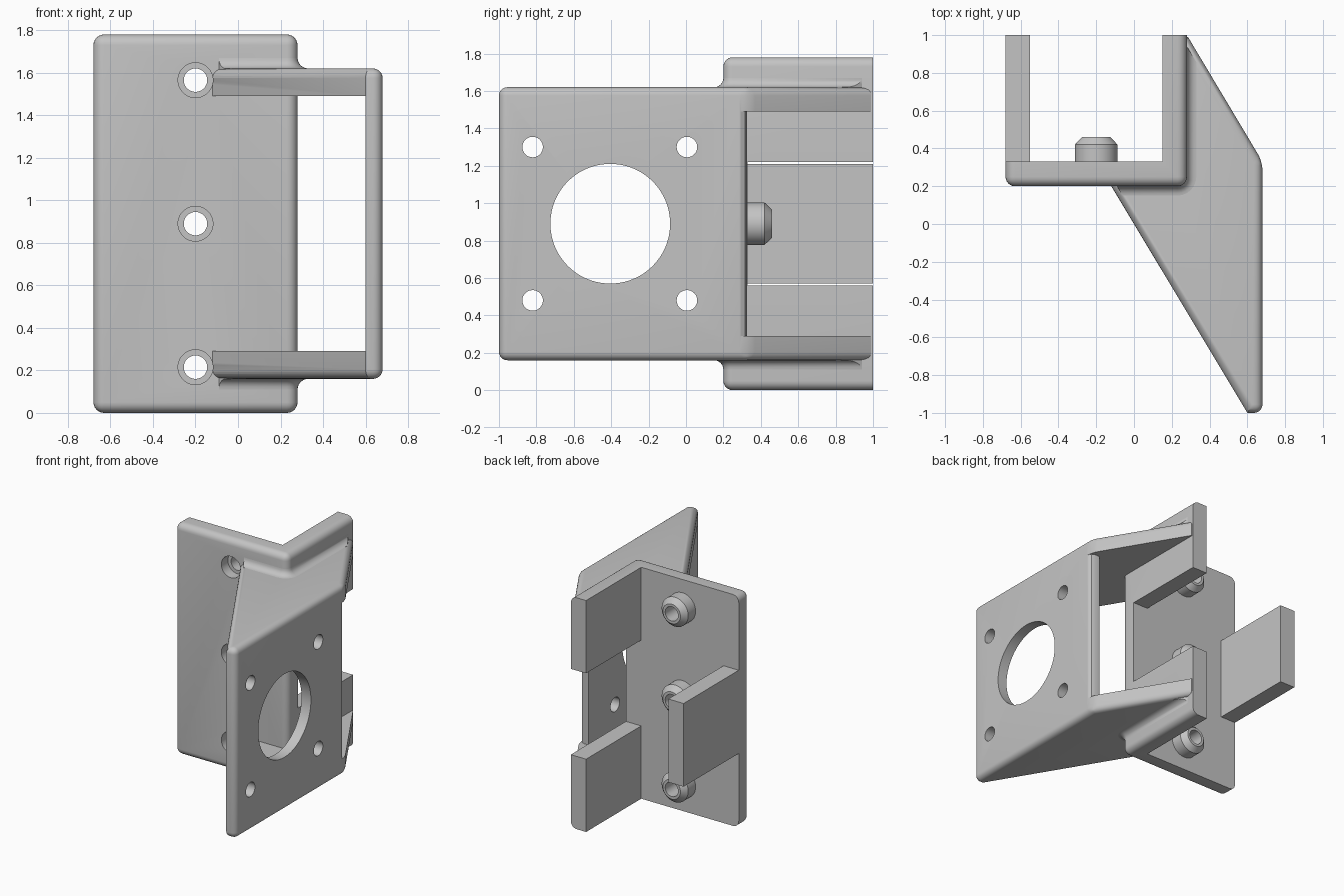
import bpy, bmesh
from math import sin, cos, pi, radians
from mathutils import Matrix, Vector

if "Cube" in bpy.data.objects:
    bpy.data.objects.remove(bpy.data.objects["Cube"])

grey = bpy.data.materials.new("plain_grey")
grey.use_nodes = True
grey.diffuse_color = (0.55, 0.55, 0.55, 1)
grey.node_tree.nodes["Principled BSDF"].inputs["Base Color"].default_value = (0.55, 0.55, 0.55, 1)

HEIGHT, MID = 1.78, 0.89
ROUND = 0.05


def finish(bm, name):
    bmesh.ops.recalc_face_normals(bm, faces=bm.faces[:])
    mesh = bpy.data.meshes.new(name)
    bm.to_mesh(mesh)
    bm.free()
    mesh.materials.append(grey)
    obj = bpy.data.objects.new(name, mesh)
    bpy.context.collection.objects.link(obj)
    return obj


def prism(bm, outline, z0, z1):
    """Extrude an outline in the ground plane upward."""
    face = bm.faces.new([bm.verts.new((x, y, z0)) for x, y in outline])
    new = bmesh.ops.extrude_face_region(bm, geom=[face])["geom"]
    verts = [v for v in new if isinstance(v, bmesh.types.BMVert)]
    bmesh.ops.translate(bm, vec=(0, 0, z1 - z0), verts=verts)


def prism_object(name, outline, z0, z1):
    bm = bmesh.new()
    prism(bm, outline, z0, z1)
    return finish(bm, name)


def rect(x0, x1, y0, y1):
    return [(x0, y0), (x1, y0), (x1, y1), (x0, y1)]


def rod(axis, centre, radius, length, segments=48):
    bm = bmesh.new()
    turn = Matrix.Rotation(pi / 2, 4, "Y" if axis == "X" else "X")
    bmesh.ops.create_cone(bm, cap_ends=True, segments=segments, radius1=radius, radius2=radius,
                          depth=length, matrix=Matrix.Translation(centre) @ turn)
    return finish(bm, "cutter")


def cut(target, cutter):
    cutter.hide_render = True
    mod = target.modifiers.new("cut", "BOOLEAN")
    mod.operation, mod.solver, mod.object = "DIFFERENCE", "EXACT", cutter
    bpy.context.view_layer.objects.active = target
    bpy.ops.object.modifier_apply(modifier=mod.name)
    bpy.data.objects.remove(cutter)


def smooth(obj):
    bpy.ops.object.select_all(action="DESELECT")
    obj.select_set(True)
    bpy.context.view_layer.objects.active = obj
    bpy.ops.object.shade_smooth_by_angle(angle=radians(32))


def bevel(bm, edges, width):
    bmesh.ops.bevel(bm, geom=edges, offset=width, segments=6, profile=0.5,
                    affect="EDGES", clamp_overlap=True)


# Mounting channel: rounded block, hollowed from the back, arms trimmed
bm = bmesh.new()
prism(bm, rect(-0.68, 0.28, 0.2, 1.0), 0, HEIGHT)
bevel(bm, [e for e in bm.edges if not all(v.co.y > 0.99 for v in e.verts)], ROUND)
channel = finish(bm, "mounting_channel")
cut(channel, prism_object("cutter", rect(-0.55, 0.15, 0.33, 1.2), -0.2, 2))
cut(channel, prism_object("cutter", rect(0.1, 0.4, 0.33, 1.2), 0.56, 1.22))
for z0, z1 in ((-0.2, 0.57), (1.21, 2)):
    cut(channel, prism_object("cutter", rect(-0.8, -0.5, 0.33, 1.2), z0, z1))

# Motor mount: side plate with sloped gussets above and below
bm = bmesh.new()
prism(bm, [(-0.144, 0.24), (0.6, -1), (0.68, -1), (0.68, 0.33), (0.286, 0.99),
           (0.2, 0.99), (0.2, 0.24)], 0.16, 1.62)
outer = [e for e in bm.edges if abs(e.verts[0].co.z - e.verts[1].co.z) < 0.01
         or all(v.co.x > 0.65 for v in e.verts)]
bevel(bm, outer, 0.045)
mount = finish(bm, "motor_mount")
cut(mount, prism_object("cutter", [(-1, -2), (0.6, -2), (0.6, 0.325), (0.64, 0.325), (0.665, 0.315),
                                   (0.677, 0.295), (0.7, 0.25), (1, 0.25), (1, 2), (-1, 2)], 0.29, 1.49))
cut(mount, rod("X", (0.65, -0.405, MID), 0.32, 0.4, 96))
for y in (-0.82, 0.005):
    for z in (0.48, 1.30):
        cut(mount, rod("X", (0.65, y, z), 0.055, 0.4, 32))

# Screw bosses on the back of the channel, with counterbored holes
for i, z in enumerate((0.215, MID, 1.565)):
    for body in (channel, mount):
        cut(body, rod("Y", (-0.2, 0.18, z), 0.082, 0.2))
    cut(channel, rod("Y", (-0.2, 0.3, z), 0.055, 0.3))
    bm = bmesh.new()
    section = [(0.055, 0.29), (0.113, 0.29), (0.113, 0.42), (0.075, 0.46), (0.055, 0.46)]
    loop = [bm.verts.new((r - 0.2, y, z)) for r, y in section]
    edges = [bm.edges.new((loop[k], loop[k - 1])) for k in range(len(loop))]
    bmesh.ops.spin(bm, geom=loop + edges, cent=(-0.2, 0, z), axis=(0, 1, 0),
                   angle=2 * pi, steps=48, use_merge=True)
    bmesh.ops.remove_doubles(bm, verts=bm.verts[:], dist=0.0001)
    smooth(finish(bm, f"screw_boss_{i + 1}"))

# Concave fillets where the gussets meet the channel
arc = [k * pi / 12 for k in range(7)]
section = [(ROUND * (1 - sin(a)), ROUND * (1 - cos(a))) for a in arc]
section += [(-0.02, ROUND), (-0.02, -0.02), (ROUND, -0.02)]
path = [(Vector((-0.09, 0.2)), Vector((0, -1)))]
for a in arc:
    n = Vector((sin(a), -cos(a)))
    path.append((Vector((0.23, 0.25)) + n * ROUND, n))
path.append((Vector((0.28, 0.94)), Vector((1, 0))))
for name, z, up in (("upper_fillet", 1.62, 1), ("lower_fillet", 0.16, -1)):
    bm = bmesh.new()
    rings = []
    for i, (p, n) in enumerate(path):
        slant = 0.6 if i == 0 else -1.67 if i == len(path) - 1 else 0
        along = Vector((-n.y, n.x)) * slant
        rings.append([bm.verts.new((*(p + (n + along) * d), z + up * h)) for d, h in section])
    for r0, r1 in zip(rings, rings[1:]):
        for k in range(len(section)):
            bm.faces.new((r0[k - 1], r0[k], r1[k], r1[k - 1]))
    bm.faces.new(rings[0])
    bm.faces.new(rings[-1])
    smooth(finish(bm, name))

for body in (channel, mount):
    smooth(body)
